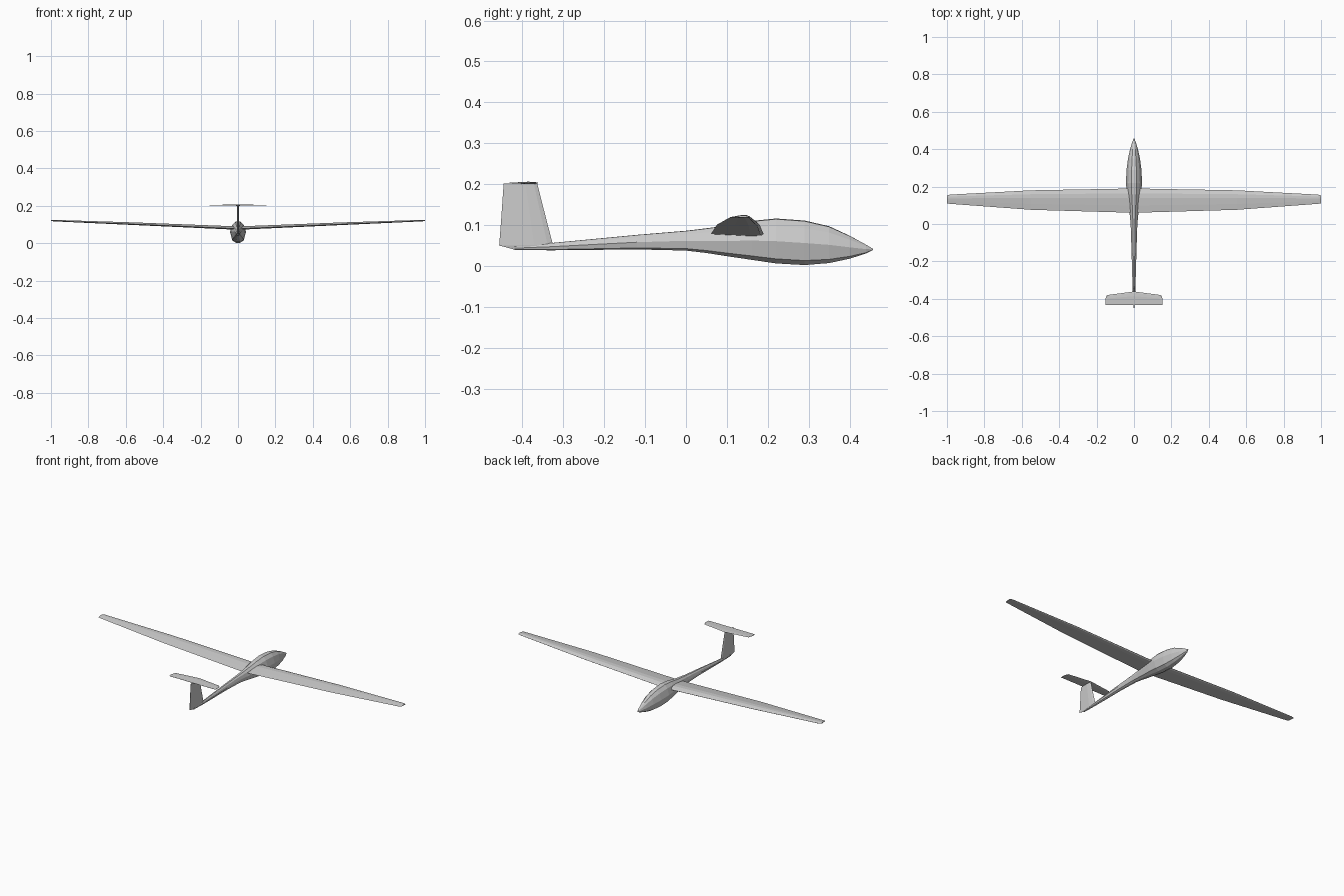
import bpy, bmesh
from mathutils import Vector

if "Cube" in bpy.data.objects:
    bpy.data.objects.remove(bpy.data.objects["Cube"])


def loft(name, rings):
    """Skin a list of equal-length point rings and cap both ends."""
    bm = bmesh.new()
    rows = [[bm.verts.new(Vector(p)) for p in ring] for ring in rings]
    n = len(rows[0])
    for a, b in zip(rows, rows[1:]):
        for i in range(n):
            j = (i + 1) % n
            bm.faces.new((a[i], a[j], b[j], b[i]))
    bm.faces.new(rows[0])
    bm.faces.new(rows[-1])
    bmesh.ops.recalc_face_normals(bm, faces=bm.faces)
    mesh = bpy.data.meshes.new(name)
    bm.to_mesh(mesh)
    bm.free()
    obj = bpy.data.objects.new(name, mesh)
    bpy.context.collection.objects.link(obj)
    return obj


# Section shapes: chord fraction from leading edge, height as fraction of thickness
WING_FOIL = [(0, 0), (.05, .35), (.2, .68), (.4, .7), (.7, .38),
             (1, 0), (.6, -.15), (.25, -.3), (.05, -.25)]
THIN_FOIL = [(0, 0), (.1, .35), (.35, .5), (1, .08),
             (1, -.08), (.35, -.5), (.1, -.35)]


def flat_ring(x, lead, trail, z, thick, foil):
    return [(x, lead + (trail - lead) * c, z + t * thick) for c, t in foil]


def mirrored(stations, foil):
    """Span stations (x, lead, trail, z, thickness) from left tip to right tip."""
    full = [(-s[0], *s[1:]) for s in reversed(stations) if s[0] > 0] + stations
    return [flat_ring(*s, foil) for s in full]


# Fuselage: y, half width, bottom z, top z
body = [(.457, .001, .039, .042), (.44, .009, .030, .052), (.40, .021, .017, .074),
        (.35, .032, .006, .097), (.29, .040, .001, .111), (.22, .043, .005, .116),
        (.16, .038, .014, .110), (.10, .029, .023, .099), (.05, .023, .031, .092),
        (0, .018, .037, .086), (-.12, .014, .040, .076),
        (-.33, .008, .038, .056), (-.42, .004, .039, .048)]
# Half cross-section: width fraction, height fraction
half = [(.32, .985), (.72, .83), (1, .5), (.72, .11), (.28, .01)]
section = [(0, 1)] + half + [(-u, v) for u, v in reversed(half)]
loft("fuselage", [[(w * u, y, lo + (hi - lo) * v) for u, v in section]
                  for y, w, lo, hi in body])

# Main wing with dihedral
loft("wing", mirrored([(0, .19, .06, .077, .018), (.55, .180, .076, .101, .014),
                       (.985, .157, .108, .119, .008), (1, .153, .111, .120, .005)],
                      WING_FOIL))

# Upright fin: z, leading y, trailing y, thickness
fin = [(.040, -.33, -.42, .008), (.050, -.325, -.457, .011),
       (.115, -.342, -.452, .010), (.202, -.364, -.446, .008)]
loft("tail_fin", [[(t * th, lead + (trail - lead) * c, z) for c, t in THIN_FOIL]
                  for z, lead, trail, th in fin])

# Tailplane on top of the fin
loft("tailplane", mirrored([(0, -.361, -.432, .203, .006),
                            (.145, -.380, -.432, .203, .004),
                            (.153, -.400, -.432, .203, .003)], THIN_FOIL))
